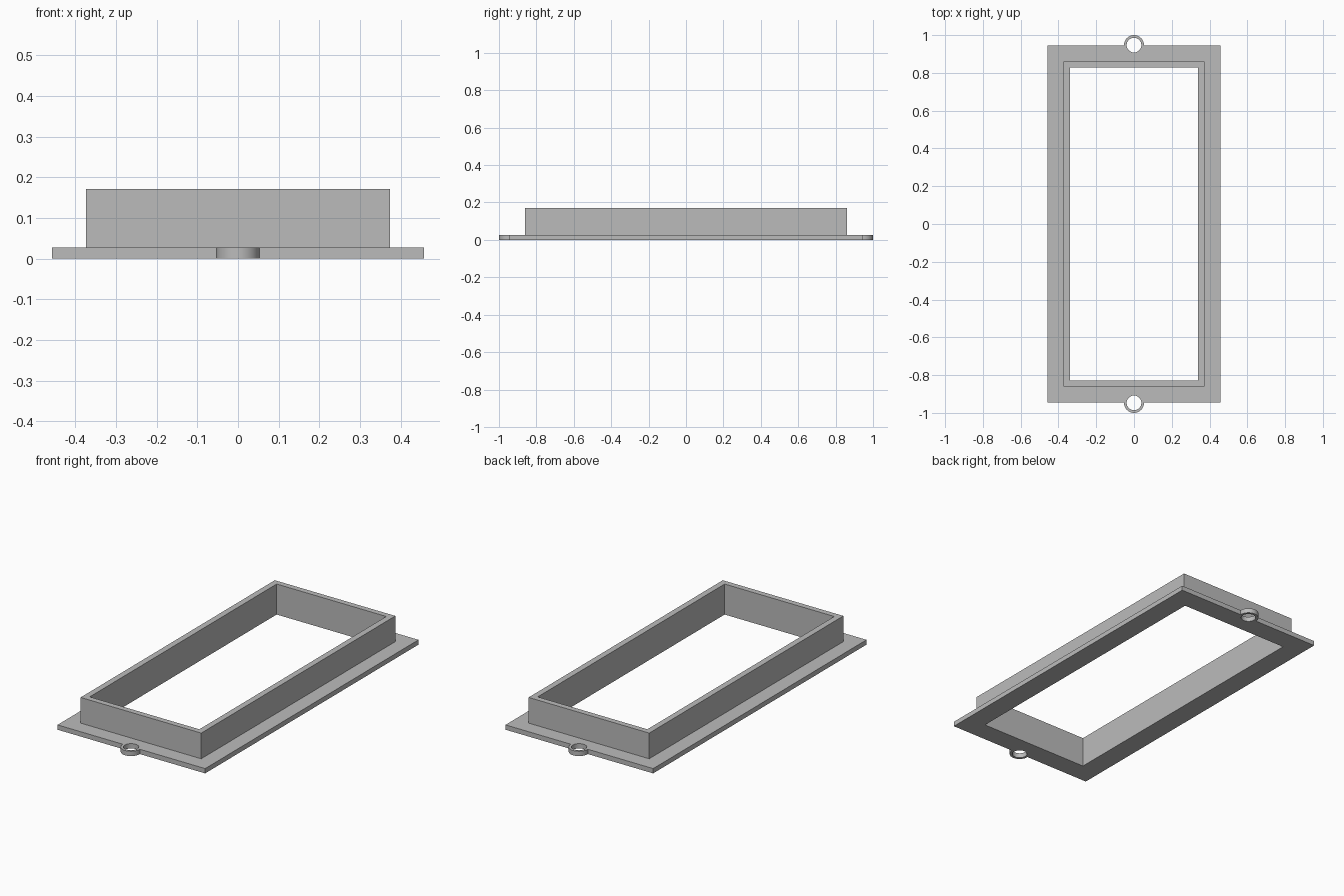
import bpy, bmesh
from math import asin, cos, sin, pi, radians

cube = bpy.data.objects.get("Cube")
if cube:
    bpy.data.objects.remove(cube, do_unlink=True)

grey = bpy.data.materials.new("plain grey")
grey.use_nodes = True
grey.diffuse_color = (0.5, 0.5, 0.5, 1)
grey.node_tree.nodes["Principled BSDF"].inputs["Base Color"].default_value = (0.5, 0.5, 0.5, 1)

FLANGE_X, FLANGE_Y, FLANGE_TOP = 0.458, 0.945, 0.027
WALL_X, WALL_Y, WALL_TOP = 0.374, 0.86, 0.171
OPEN_X, OPEN_Y = 0.34, 0.828
LUG_Y, LUG_R, HOLE_R = 0.947, 0.053, 0.039


def rectangle(x, y):
    return [(-x, -y), (x, -y), (x, y), (-x, y)]


def arc(cy, r, start, end, steps):
    angles = [start + (end - start) * i / steps for i in range(steps + 1)]
    return [(r * cos(a), cy + r * sin(a)) for a in angles]


def plate(name, loops, bottom, top):
    """Extrude closed outlines; inner loops become holes."""
    curve = bpy.data.curves.new(name, 'CURVE')
    curve.dimensions = '2D'
    curve.fill_mode = 'BOTH'
    curve.extrude = (top - bottom) / 2
    for loop in loops:
        spline = curve.splines.new('POLY')
        spline.points.add(len(loop) - 1)
        for point, (x, y) in zip(spline.points, loop):
            point.co = (x, y, 0, 1)
        spline.use_cyclic_u = True
    helper = bpy.data.objects.new(name + " outline", curve)
    bpy.context.collection.objects.link(helper)
    depsgraph = bpy.context.evaluated_depsgraph_get()
    mesh = bpy.data.meshes.new_from_object(helper.evaluated_get(depsgraph))
    bpy.data.objects.remove(helper, do_unlink=True)

    # Weld caps to sides and place the plate at its height
    bm = bmesh.new()
    bm.from_mesh(mesh)
    bmesh.ops.remove_doubles(bm, verts=bm.verts, dist=0.0001)
    bmesh.ops.translate(bm, verts=bm.verts, vec=(0, 0, (top + bottom) / 2))
    bmesh.ops.recalc_face_normals(bm, faces=bm.faces)
    bm.to_mesh(mesh)
    bm.free()
    mesh.materials.clear()
    mesh.materials.append(grey)
    mesh.name = name
    obj = bpy.data.objects.new(name, mesh)
    bpy.context.collection.objects.link(obj)
    bpy.ops.object.select_all(action='DESELECT')
    obj.select_set(True)
    bpy.context.view_layer.objects.active = obj
    bpy.ops.object.shade_smooth_by_angle(angle=radians(30))
    return obj


# Flange outline with a rounded screw lug at each end
dip = asin((LUG_Y - FLANGE_Y) / LUG_R)
back_lug = arc(LUG_Y, LUG_R, -dip, pi + dip, 24)
half = [(FLANGE_X, FLANGE_Y)] + back_lug + [(-FLANGE_X, FLANGE_Y)]
outline = half + [(-x, -y) for x, y in half]
holes = [arc(side * LUG_Y, HOLE_R, 0, 2 * pi, 40)[:-1] for side in (1, -1)]
opening = rectangle(OPEN_X, OPEN_Y)
plate("flange", [outline, opening] + holes, 0, FLANGE_TOP)

# Raised rectangular collar around the opening
plate("collar", [rectangle(WALL_X, WALL_Y), opening], FLANGE_TOP, WALL_TOP)
